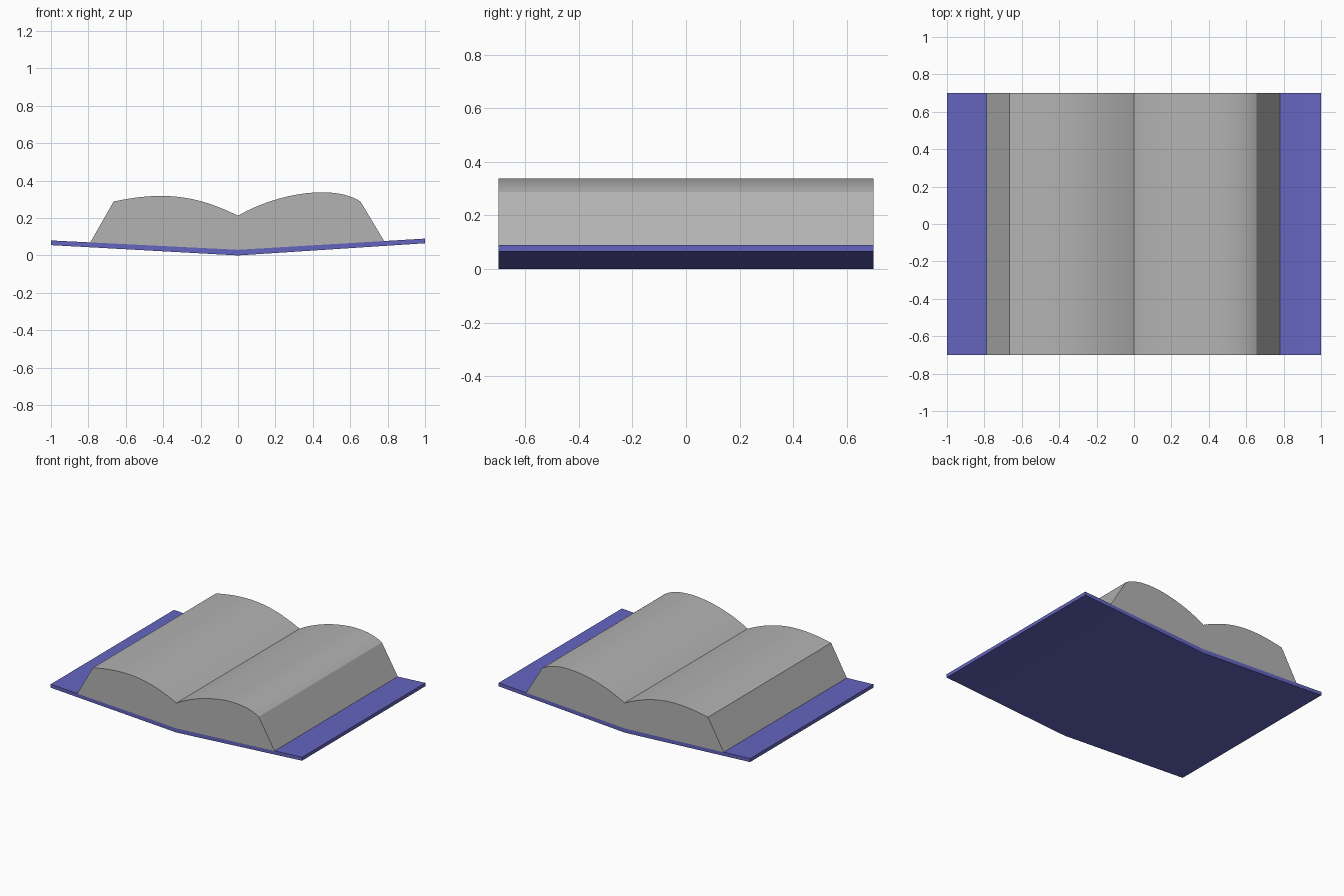
import bpy
import bmesh
import math
from mathutils import Vector
from mathutils.geometry import interpolate_bezier

cube = bpy.data.objects.get("Cube")
if cube:
    bpy.data.objects.remove(cube, do_unlink=True)

HALF_DEPTH = 0.7


def make_material(name, rgb):
    mat = bpy.data.materials.new(name)
    mat.use_nodes = True
    mat.diffuse_color = (*rgb, 1)
    mat.node_tree.nodes["Principled BSDF"].inputs["Base Color"].default_value = (*rgb, 1)
    return mat


def extrude_profile(name, profile, mat):
    """Sweep a closed x-z outline along the depth of the book."""
    bm = bmesh.new()
    face = bm.faces.new([bm.verts.new((x, -HALF_DEPTH, z)) for x, z in profile])
    swept = bmesh.ops.extrude_face_region(bm, geom=[face])
    verts = [v for v in swept["geom"] if isinstance(v, bmesh.types.BMVert)]
    bmesh.ops.translate(bm, verts=verts, vec=(0, 2 * HALF_DEPTH, 0))
    bmesh.ops.recalc_face_normals(bm, faces=bm.faces)
    mesh = bpy.data.meshes.new(name)
    bm.to_mesh(mesh)
    bm.free()
    mesh.materials.append(mat)
    obj = bpy.data.objects.new(name, mesh)
    bpy.context.collection.objects.link(obj)
    bpy.ops.object.select_all(action="DESELECT")
    obj.select_set(True)
    bpy.context.view_layer.objects.active = obj
    bpy.ops.object.shade_smooth_by_angle(angle=math.radians(20))
    return obj


def page_curve(*points):
    """Curved page surface from the gutter to the outer edge."""
    return [(p.x, p.y) for p in interpolate_bezier(*map(Vector, points), 25)]


blue = make_material("cover blue", (0.13, 0.13, 0.53))
paper = make_material("page grey", (0.45, 0.45, 0.45))

# Shallow V-shaped cover
extrude_profile("cover", [(-1, 0.055), (0, 0), (1, 0.065),
                          (1, 0.09), (0, 0.03), (-1, 0.08)], blue)

# Two arched page stacks meeting at the gutter
left_top = page_curve((0, 0.212), (-0.22, 0.322), (-0.40, 0.345), (-0.665, 0.288))
right_top = page_curve((0, 0.212), (0.18, 0.32), (0.50, 0.39), (0.655, 0.288))
extrude_profile("left_pages", [(0, 0.03)] + left_top + [(-0.79, 0.069)], paper)
extrude_profile("right_pages", [(0, 0.03)] + right_top + [(0.782, 0.076)], paper)
